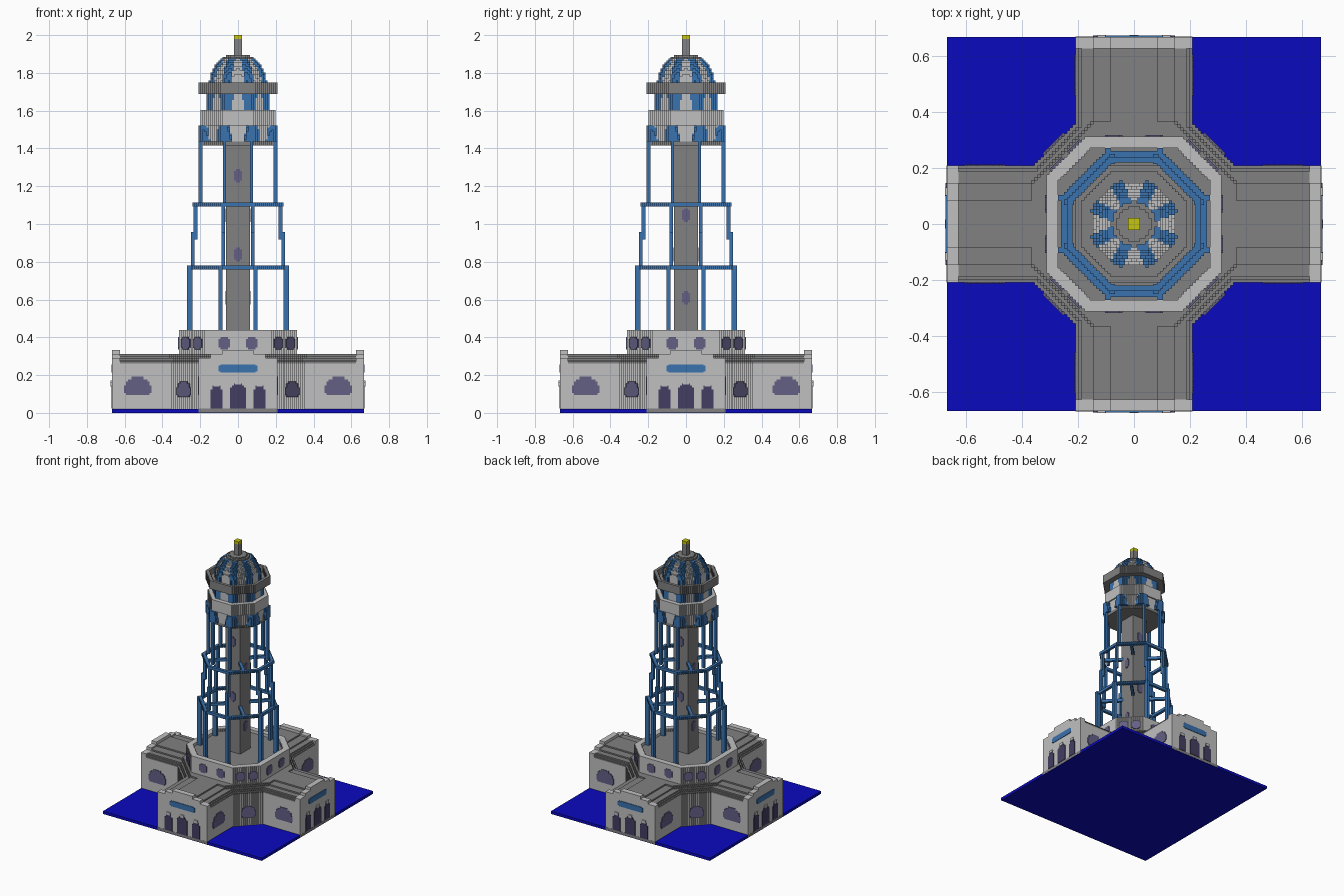
import bpy, bmesh, math

if "Cube" in bpy.data.objects:
    bpy.data.objects.remove(bpy.data.objects["Cube"], do_unlink=True)

U = 1 / 96  # one block


def material(name, rgb):
    m = bpy.data.materials.new(name)
    m.use_nodes = True
    m.diffuse_color = (*rgb, 1)
    bsdf = m.node_tree.nodes["Principled BSDF"]
    bsdf.inputs["Base Color"].default_value = (*rgb, 1)
    bsdf.inputs["Roughness"].default_value = 0.9
    return m


LIGHT, GREY, STEEL, PURPLE, DARK, WATER, YELLOW = range(7)
MATS = [
    material("light stone", (0.53, 0.53, 0.53)),
    material("grey stone", (0.22, 0.22, 0.22)),
    material("steel blue", (0.042, 0.168, 0.42)),
    material("window purple", (0.125, 0.115, 0.235)),
    material("door purple", (0.055, 0.047, 0.12)),
    material("deep blue", (0.003, 0.003, 0.52)),
    material("yellow", (0.56, 0.56, 0.005)),
]


def finish(name, bm, mats):
    me = bpy.data.meshes.new(name)
    bm.to_mesh(me)
    bm.free()
    for i in mats:
        me.materials.append(MATS[i])
    ob = bpy.data.objects.new(name, me)
    bpy.context.collection.objects.link(ob)
    return ob


def boxes(name, mat, items, turns=(0,), mirror=False):
    """Boxes (u0, u1, d0, d1, z0, z1): u along the front, d outward; copied by turns in degrees."""
    bm = bmesh.new()
    items = list(items)
    if mirror:
        items += [(-b, -a, c, d, e, f) for a, b, c, d, e, f in items]
    for t in turns:
        c, s = math.cos(math.radians(t)), math.sin(math.radians(t))
        for u0, u1, d0, d1, z0, z1 in items:
            vs = []
            for z in (z0, z1):
                for x, y in ((u0, -d1), (u1, -d1), (u1, -d0), (u0, -d0)):
                    vs.append(bm.verts.new(((x * c - y * s) * U, (x * s + y * c) * U, z * U)))
            for f in ((3, 2, 1, 0), (4, 5, 6, 7), (0, 1, 5, 4), (1, 2, 6, 5), (2, 3, 7, 6), (3, 0, 4, 7)):
                bm.faces.new([vs[i] for i in f])
    return finish(name, bm, [mat])


SIDES = (((1, 0, 0), ((1, 0, 0), (1, 1, 0), (1, 1, 1), (1, 0, 1))),
         ((-1, 0, 0), ((0, 0, 0), (0, 0, 1), (0, 1, 1), (0, 1, 0))),
         ((0, 1, 0), ((0, 1, 0), (0, 1, 1), (1, 1, 1), (1, 1, 0))),
         ((0, -1, 0), ((0, 0, 0), (1, 0, 0), (1, 0, 1), (0, 0, 1))),
         ((0, 0, 1), ((0, 0, 1), (1, 0, 1), (1, 1, 1), (0, 1, 1))),
         ((0, 0, -1), ((0, 0, 0), (0, 1, 0), (1, 1, 0), (1, 0, 0))))


def blocks(name, r, z0, z1, rule, mats):
    """Block-built shape: rule(x, y, z) gives a colour or None; only the outer skin is made."""
    cells = {}
    for z in range(z0, z1):
        for x in range(-r, r):
            for y in range(-r, r):
                m = rule(x + 0.5, y + 0.5, z)
                if m is not None:
                    cells[x, y, z] = m
    bm = bmesh.new()
    verts = {}
    for (x, y, z), m in cells.items():
        for (dx, dy, dz), quad in SIDES:
            if (x + dx, y + dy, z + dz) in cells:
                continue
            f = []
            for a, b, c in quad:
                k = (x + a, y + b, z + c)
                if k not in verts:
                    verts[k] = bm.verts.new([i * U for i in k])
                f.append(verts[k])
            bm.faces.new(f).material_index = mats.index(m)
    return finish(name, bm, mats)


def octa(x, y, r, s):
    """Octagon with half width r, cut where |x| + |y| reaches s."""
    x, y = abs(x), abs(y)
    return max(x, y) < r and x + y <= s - 1


QUARTERS = (0, 90, 180, 270)
DIAGONALS = (45, 135, 225, 315)

# ground slab and the plinth under the four wings
boxes("ground_slab", WATER, [(-64, 64, -64, 64, 0, 2)])
boxes("wing_plinths", GREY, [(-20, 20, 30, 64.1, 0.3, 2.2)], QUARTERS)

# four wings with stepped roofs and gabled end walls
boxes("wing_walls", LIGHT, [(-20, 20, 20, 64, 2.2, 25)], QUARTERS)
ROOF = ((20, 26), (19, 27), (18, 28), (14, 29), (8, 30))
boxes("wing_roofs", GREY, [(-w, w, 20, 60, 25, z) for w, z in ROOF], QUARTERS)
boxes("wing_gables", LIGHT, [(-w, w, 60, 64, 25, z) for w, z in ((20, 28), (14, 30), (8, 32))], QUARTERS)


# octagonal hall: low skirt with stepped roof, upper storey, parapet round a sunken floor
def hall(x, y, z):
    if z < 30:
        if not octa(x, y, 35, 55 - max(0, z - 25) * 1.4):
            return None
        return GREY if z >= 25 else LIGHT
    if not octa(x, y, 30, 47):
        return None
    if octa(x, y, 26, 41):
        return GREY if z < 40 else None
    return LIGHT


blocks("octagon_hall", 36, 2, 42, hall, [LIGHT, GREY])


# arched doors, windows and sign plates as rows of (half width, z0, z1)
def rows(shape, d, centre=0, depth=0.4):
    return [(centre - w, centre + w, d - depth, d + 0.4, a, b) for w, a, b in shape]


BIG_DOOR = ((4, 2.2, 13), (3, 13, 14), (2, 14, 15))
SMALL_DOOR = ((3, 2.2, 12), (2, 12, 14))
WIDE_WINDOW = ((7, 10, 14), (6, 9, 10), (6, 14, 16), (5, 16, 17), (3, 17, 18.5))
CORNER_WINDOW = ((5, 9, 13), (4, 8, 9), (4, 13, 15), (2.5, 15, 16))
ROUND_WINDOW = ((2, 32.3, 33.3), (3, 33.3, 37.5), (2, 37.5, 38.5))
SLIT = ((1, 0, 1), (2, 1, 6), (1, 6, 7))

boxes("wing_doors", DARK, rows(BIG_DOOR, 64) + rows(SMALL_DOOR, 64, 11) + rows(SMALL_DOOR, 64, -11), QUARTERS)
boxes("door_keystones", LIGHT, [(c - 1.5, c + 1.5, 63.5, 64.7, z, z + 2)
                                for c, z in ((0, 14.5), (11, 13.5), (-11, 13.5))], QUARTERS)
boxes("wing_signs", STEEL, rows(((10, 21, 24), (9, 20.5, 24.5)), 64), QUARTERS)
boxes("wing_windows", PURPLE, rows(WIDE_WINDOW, 20, 51), QUARTERS, mirror=True)
boxes("corner_windows", PURPLE, rows(CORNER_WINDOW, 55 / 2 ** 0.5, depth=1), DIAGONALS)
boxes("hall_windows", PURPLE, rows(ROUND_WINDOW, 30, 7), QUARTERS, mirror=True)
boxes("hall_corner_windows", PURPLE, rows(ROUND_WINDOW, 47 / 2 ** 0.5, 4.3, 1), DIAGONALS, mirror=True)

# central shaft with slit windows climbing round it
boxes("shaft", GREY, [(-6, 6, -6, 6, 40, 137)])
for name, turns, heights in (("front_back", (0, 180), (77, 117)), ("side", (90, 270), (55, 97))):
    slits = [b for h in heights for b in rows([(w, a + h, c + h) for w, a, c in SLIT], 6)]
    boxes("shaft_windows_" + name, PURPLE, slits, turns)

# eight steel legs stepping inward as they rise
boxes("frame_legs", STEEL, [
    (8, 10, 23, 26, 40, 75),
    (6.5, 8.3, 22, 24, 75, 92),
    (6.5, 8.3, 20.5, 22.5, 88, 107),
    (6, 7.6, 18, 20, 107, 140),
], QUARTERS, mirror=True)

# hoops round the legs and braces to the shaft
for name, z, r, s in (("lower_hoop", 73, 25, 35), ("upper_hoop", 105, 23, 32)):
    blocks(name, 26, z, z + 2,
           lambda x, y, k: STEEL if octa(x, y, r, s) and not octa(x, y, r - 2, s - 3) else None, [STEEL])
    boxes(name + "_braces", STEEL, [(-1, 1, 7, s / 2 ** 0.5 - 1, z, z + 2)], DIAGONALS)


# head of the tower: drum with brackets, gallery deck and ribbed dome
def rib_offset(x, y):
    """Sideways distance to the nearest of eight rib directions."""
    a = math.degrees(math.atan2(y, x)) % 45 - 22.5
    return math.hypot(x, y) * abs(math.sin(math.radians(a)))


def drum(x, y, z):
    off = rib_offset(x, y)
    if z < 138:
        return GREY if octa(x, y, 18, 25) else None
    if z < 146:
        if off < 4.3 - (z - 138) * 0.22 and octa(x, y, 20, 29):
            return STEEL
        return LIGHT if octa(x, y, 18, 26) else None
    if z < 154:
        return LIGHT if octa(x, y, 19, 27) else None
    if not octa(x, y, 16, 23):
        return None
    return STEEL if off < 2.8 + (z - 154) * 0.2 else LIGHT


def deck(x, y, z):
    if not octa(x, y, 20, 29):
        return None
    return GREY if z < 164 or not octa(x, y, 18, 26) else None


def dome(x, y, z):
    r = 14.5 * math.sqrt(1 - ((z + 0.5 - 166) / 17) ** 2)
    off, d = rib_offset(x, y), math.hypot(x, y)
    rib = off < 2.2 and z < 180
    if d > r + (0.9 if rib else 0):
        return None
    if z >= 180:
        return GREY
    return STEEL if rib else LIGHT


blocks("drum", 21, 136, 162, drum, [GREY, STEEL, LIGHT])
blocks("gallery_deck", 21, 162, 168, deck, [GREY])
blocks("dome", 17, 164, 182, dome, [GREY, STEEL, LIGHT])

# mast and lamp
boxes("mast", GREY, [(-2, 2, -2, 2, 181, 190)])
boxes("lamp", YELLOW, [(-2, 2, -2, 2, 190, 192)])
